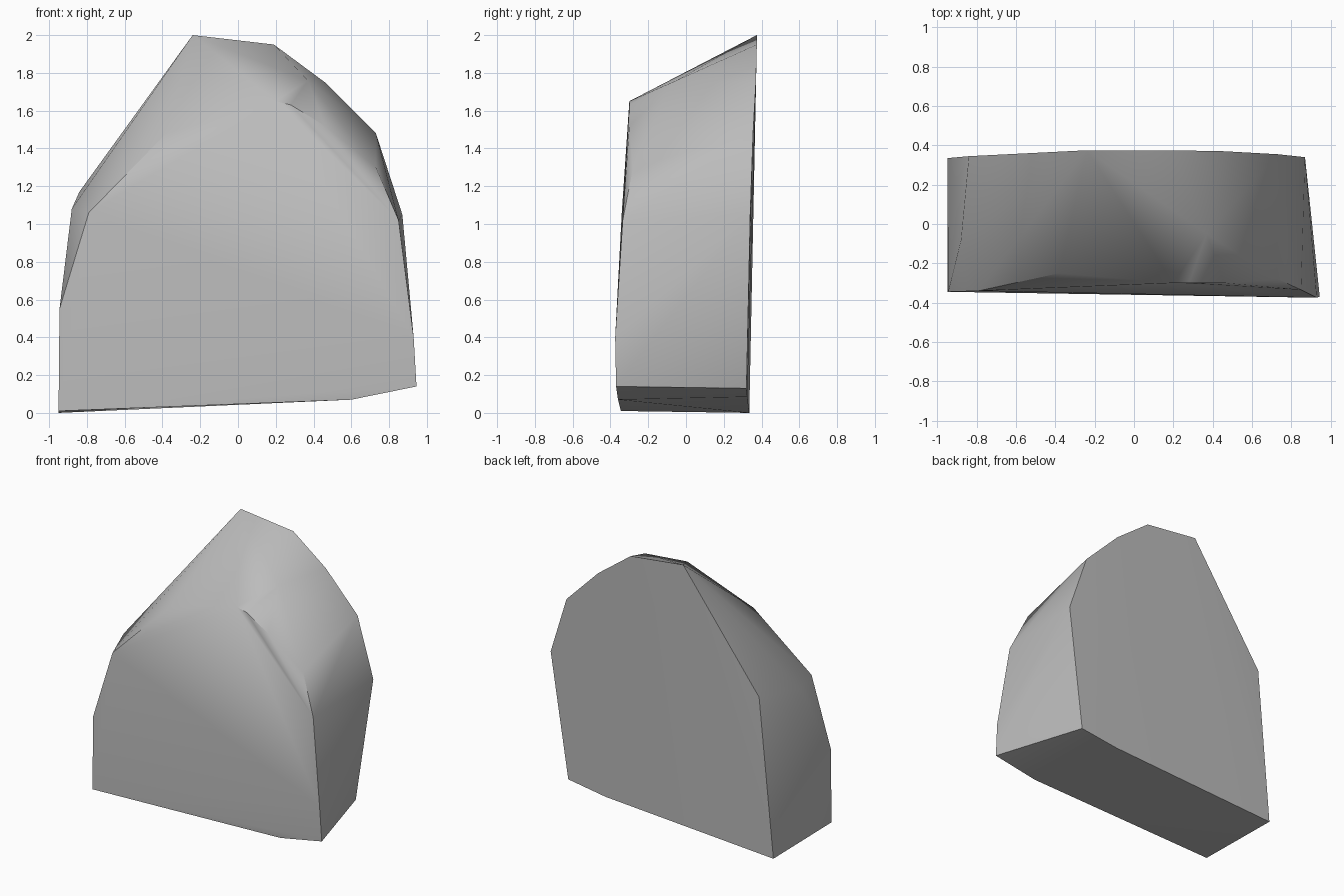
import bpy
import bmesh
import math

# Remove the default object
default_cube = bpy.data.objects.get("Cube")
if default_cube:
    bpy.data.objects.remove(default_cube, do_unlink=True)


def make_material(name, colour):
    material = bpy.data.materials.new(name)
    material.use_nodes = True
    material.diffuse_color = colour
    shader = material.node_tree.nodes["Principled BSDF"]
    shader.inputs["Base Color"].default_value = colour
    shader.inputs["Roughness"].default_value = 0.9
    return material


def make_hull(name, outlines, material):
    """Wrap a faceted convex block around a set of outline points."""
    mesh = bpy.data.meshes.new(name)
    bm = bmesh.new()
    for outline in outlines:
        for point in outline:
            bm.verts.new(point)
    bmesh.ops.convex_hull(bm, input=bm.verts[:], use_existing_faces=False)
    # Drop any points that fell inside the hull
    loose = [v for v in bm.verts if not v.link_faces]
    bmesh.ops.delete(bm, geom=loose, context="VERTS")
    # Merge nearly flat triangles into clean faces
    bmesh.ops.dissolve_limit(bm, angle_limit=math.radians(1),
                             verts=bm.verts[:], edges=bm.edges[:])
    bmesh.ops.recalc_face_normals(bm, faces=bm.faces[:])
    bm.to_mesh(mesh)
    bm.free()
    mesh.materials.append(material)
    block = bpy.data.objects.new(name, mesh)
    bpy.context.collection.objects.link(block)
    return block


# Front rim, clockwise from the lower left corner
front_rim = [
    (-.95, -.345, .01), (-.945, -.345, .55), (-.79, -.34, 1.06),
    (.2, -.3, 1.65), (.28, -.3, 1.63), (.46, -.3, 1.52),
    (.73, -.28, 1.3), (.85, -.335, 1.02), (.93, -.375, .4),
    (.945, -.37, .14), (.6, -.36, .07),
]

# Back rim, clockwise as seen through the front
back_rim = [
    (-.95, .335, 0), (-.84, .345, 1.17), (-.24, .375, 2),
    (.19, .375, 1.95), (.46, .37, 1.75), (.73, .355, 1.48),
    (.87, .34, 1.05), (.74, .32, .13), (.43, .325, .085),
]

# Chipped corners between the two rims
shoulder_points = [
    (-.88, -.08, 1.08), (-.38, -.25, 1.48), (.37, -.05, 1.76),
]

stone_grey = make_material("stone grey", (.5, .5, .5, 1))
stone = make_hull("stone_block", [front_rim, back_rim, shoulder_points], stone_grey)

# Soft shading that keeps the hard corners
bpy.ops.object.select_all(action="DESELECT")
stone.select_set(True)
bpy.context.view_layer.objects.active = stone
bpy.ops.object.shade_smooth_by_angle(angle=math.radians(40))
